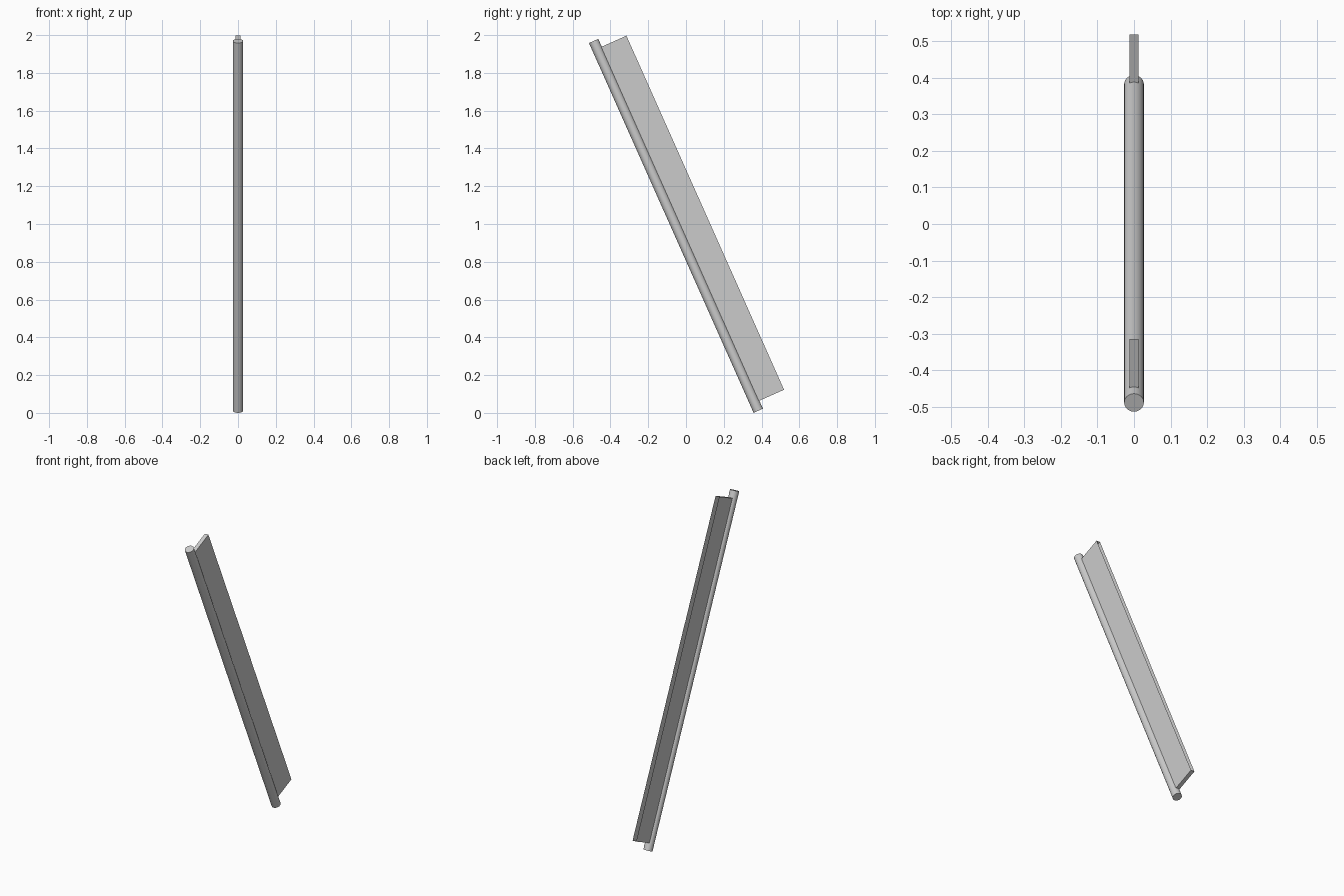
import bpy, bmesh, math
from mathutils import Vector

if "Cube" in bpy.data.objects:
    bpy.data.objects.remove(bpy.data.objects["Cube"])

TOP = Vector((0, -0.489, 1.969))          # centre of the rod's upper end
D = Vector((0, 0.4067, -0.9135))          # down along the rod
P = Vector((0, 0.9135, 0.4067))           # from the rod towards the open edge
LENGTH, RADIUS, HALF = 2.143, 0.027, 0.0125


def at(x, along, out):
    return TOP + D * along + P * out + Vector((x, 0, 0))


def sheets(name, quads):
    bm = bmesh.new()
    for q in quads:
        bm.faces.new([bm.verts.new(at(*c)) for c in q])
    bmesh.ops.remove_doubles(bm, verts=bm.verts, dist=1e-5)
    bmesh.ops.recalc_face_normals(bm, faces=bm.faces)
    me = bpy.data.meshes.new(name)
    bm.to_mesh(me)
    bm.free()
    ob = bpy.data.objects.new(name, me)
    bpy.context.collection.objects.link(ob)
    return ob


def side(x, a0, a1, o0, o1):
    return [(x, a0, o0), (x, a1, o0), (x, a1, o1), (x, a0, o1)]


def end(a, o0, o1):
    return [(-HALF, a, o0), (HALF, a, o0), (HALF, a, o1), (-HALF, a, o1)]


# round rod
bpy.ops.mesh.primitive_cylinder_add(vertices=24, radius=RADIUS, depth=LENGTH,
                                    location=TOP + D * LENGTH / 2)
rod = bpy.context.object
rod.name = "rod"
rod.rotation_euler = D.to_track_quat('Z', 'X').to_euler()
bpy.ops.object.shade_smooth_by_angle(angle=math.radians(40))

# thin hollow blade, open along its outer edge
A0, A1, O0, O1 = 0.045, 2.097, 0.0239, 0.17
sheets("blade", [side(-HALF, A0, A1, O0, O1), side(HALF, A0, A1, O0, O1),
                 end(A0, O0, O1), end(A1, O0, O1)])

# panel on each side of the blade
for s, label in ((-1, "left_panel"), (1, "right_panel")):
    sheets(label, [side(s * (HALF + 0.0008), 0.80, 1.10, O0, O1)])
